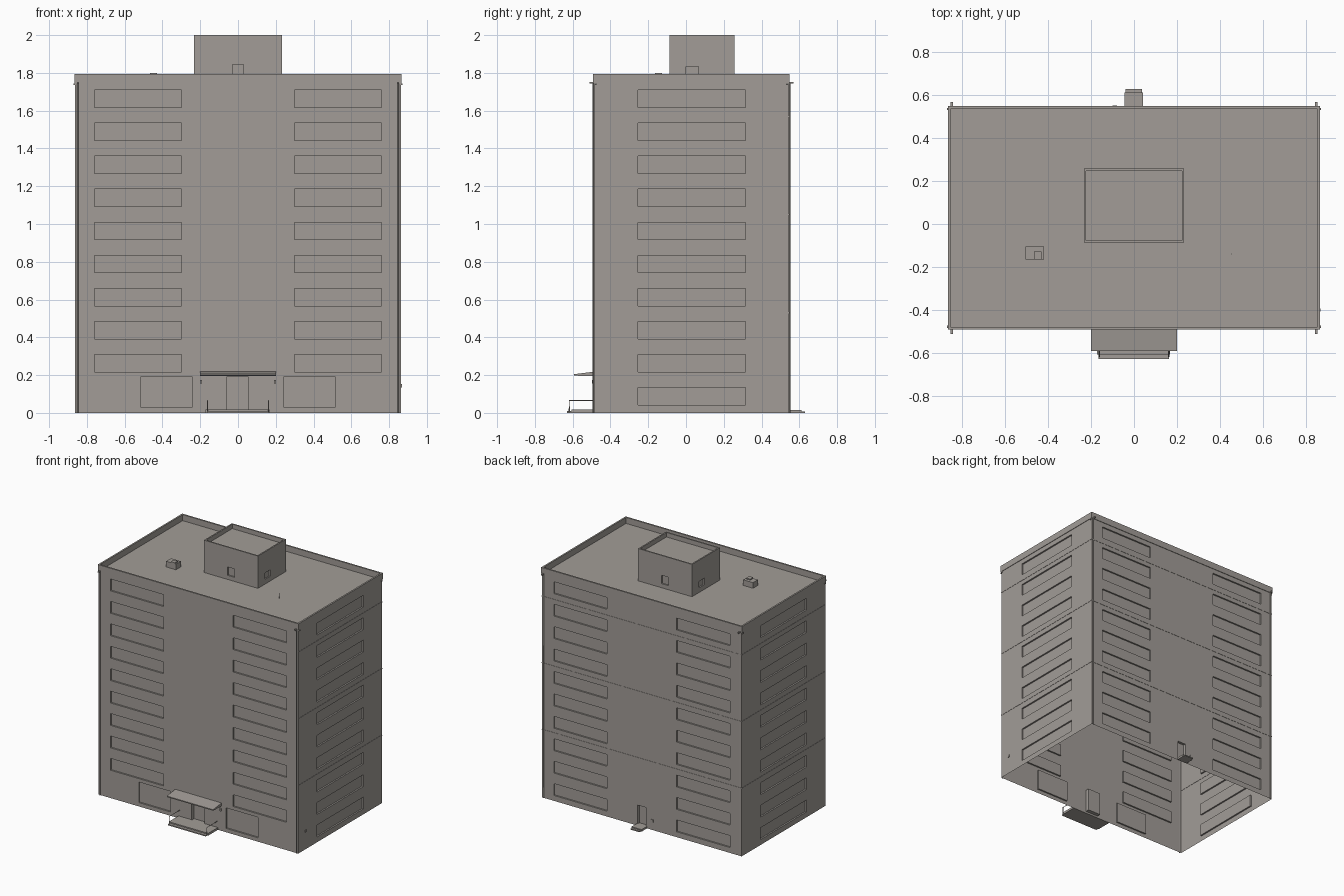
import bpy, bmesh
from mathutils import Vector

cube = bpy.data.objects.get("Cube")
if cube:
    bpy.data.objects.remove(cube, do_unlink=True)

# One concrete colour for everything
concrete = bpy.data.materials.new("warm_grey_concrete")
concrete.use_nodes = True
GREY = (0.36, 0.335, 0.31, 1)
concrete.diffuse_color = GREY
concrete.node_tree.nodes["Principled BSDF"].inputs["Base Color"].default_value = GREY

HX, FRONT, BACK, EAVES, ROOF = 0.862, -0.488, 0.545, 1.745, 1.795
FLOOR, SILL, WIN_H = 0.175, 0.042, 0.092


def finish(name, bm):
    mesh = bpy.data.meshes.new(name)
    bm.to_mesh(mesh)
    bm.free()
    mesh.materials.append(concrete)
    obj = bpy.data.objects.new(name, mesh)
    bpy.context.collection.objects.link(obj)
    return obj


def add_box(bm, x, y, z):
    verts = bmesh.ops.create_cube(bm, size=1)["verts"]
    for v in verts:
        v.co = Vector([(r[0] + r[1]) / 2 + c * (r[1] - r[0])
                       for r, c in zip((x, y, z), v.co)])
    return verts


def box(name, x, y, z):
    bm = bmesh.new()
    add_box(bm, x, y, z)
    return finish(name, bm)


def tray(name, x, y, z, rim, depth):
    """Box whose top is sunk inside a rim."""
    bm = bmesh.new()
    add_box(bm, x, y, z)
    bm.normal_update()
    top = max(bm.faces, key=lambda f: f.calc_center_median().z)
    bmesh.ops.inset_region(bm, faces=[top], thickness=rim)
    low = bmesh.ops.extrude_discrete_faces(bm, faces=[top])["faces"][0]
    for v in low.verts:
        v.co.z -= depth
    return finish(name, bm)


def wall(name, origin, along, inward, span, height, holes):
    """Flat wall with recessed openings (u0, u1, z0, z1, depth)."""
    bm = bmesh.new()
    o, a, n = Vector(origin), Vector(along), Vector(inward)

    def quad(*pts):
        bm.faces.new([bm.verts.new(o + a * u + n * d + Vector((0, 0, z)))
                      for u, z, d in pts])

    us = sorted({*span} | {u for h in holes for u in h[:2]})
    zs = sorted({*height} | {z for h in holes for z in h[2:4]})
    for u0, u1 in zip(us, us[1:]):
        for z0, z1 in zip(zs, zs[1:]):
            um, zm = (u0 + u1) / 2, (z0 + z1) / 2
            if not any(h[0] < um < h[1] and h[2] < zm < h[3] for h in holes):
                quad((u0, z0, 0), (u1, z0, 0), (u1, z1, 0), (u0, z1, 0))
    for u0, u1, z0, z1, d in holes:
        ring = [(u0, z0), (u1, z0), (u1, z1), (u0, z1)]
        quad(*[(u, z, d) for u, z in ring])
        for (p, q), (r, s) in zip(ring, ring[1:] + ring[:1]):
            quad((p, q, 0), (r, s, 0), (r, s, d), (p, q, d))
    bmesh.ops.remove_doubles(bm, verts=bm.verts, dist=0.0002)
    return finish(name, bm)


def rod(name, points, radius):
    curve = bpy.data.curves.new(name, "CURVE")
    curve.dimensions = "3D"
    curve.bevel_depth, curve.bevel_resolution, curve.use_fill_caps = radius, 0, True
    line = curve.splines.new("POLY")
    line.points.add(len(points) - 1)
    for p, co in zip(line.points, points):
        p.co = (*co, 1)
    curve.materials.append(concrete)
    bpy.context.collection.objects.link(bpy.data.objects.new(name, curve))


def rows(u0, u1, first):
    return [(u0, u1, SILL + k * FLOOR, SILL + k * FLOOR + WIN_H, 0.012)
            for k in range(first, 10)]


# Four walls with strip windows and doors, open underneath
X, Y = Vector((1, 0, 0)), Vector((0, 1, 0))
front_holes = rows(-0.76, -0.3, 1) + rows(0.3, 0.76, 1) + [
    (-0.515, -0.24, 0.03, 0.19, 0.012), (0.24, 0.515, 0.03, 0.19, 0.012),
    (-0.058, 0.052, 0.015, 0.193, 0.03)]
back_holes = rows(-0.76, -0.3, 0) + rows(0.3, 0.76, 0) + [
    (-0.035, 0.035, 0.015, 0.16, 0.02)]
wall("front_wall", (0, FRONT, 0), X, Y, (-HX, HX), (0, EAVES), front_holes)
wall("back_wall", (0, BACK, 0), -X, -Y, (-HX, HX), (0, EAVES), back_holes)
wall("left_wall", (HX, 0, 0), Y, -X, (FRONT, BACK), (0, EAVES), rows(-0.255, 0.315, 0))
wall("right_wall", (-HX, 0, 0), -Y, X, (-BACK, -FRONT), (0, EAVES), rows(-0.315, 0.255, 0))

# Roof with parapet
tray("roof_parapet", (-HX - 0.004, HX + 0.004), (FRONT - 0.004, BACK + 0.004),
     (EAVES, ROOF), 0.018, 0.047)

# Penthouse: recessed windows on each side, rimmed roof on top
PX, PY0, PY1 = 0.233, -0.087, 0.258
PZ, PT = EAVES, 1.96
pane = (-0.03, 0.03, 1.78, 1.845, 0.01)
side_pane = (0, 0.065, 1.785, 1.835, 0.01)
wall("penthouse_front", (0, PY0, 0), X, Y, (-PX, PX), (PZ, PT), [pane])
wall("penthouse_back", (0, PY1, 0), -X, -Y, (-PX, PX), (PZ, PT), [pane])
wall("penthouse_left", (PX, 0, 0), Y, -X, (PY0, PY1), (PZ, PT), [side_pane])
wall("penthouse_right", (-PX, PY0 + PY1, 0), -Y, X, (PY0, PY1), (PZ, PT), [side_pane])
tray("penthouse_roof", (-PX, PX), (PY0, PY1), (PT, 2), 0.015, 0.035)

# Roof equipment
box("roof_hatch", (-0.505, -0.42), (-0.165, -0.105), (EAVES, 1.792))
box("roof_hatch_vent", (-0.465, -0.43), (-0.165, -0.128), (1.792, 1.8))
rod("roof_mast", [(0.455, -0.14, EAVES), (0.455, -0.14, 1.79)], 0.003)

# Floor seams on the back and sides
for i, z in enumerate((0.53, 1.05, 1.57)):
    box(f"back_seam_{i}", (-HX, HX), (BACK - 0.002, BACK + 0.002), (z - 0.003, z + 0.003))
    for s, side in ((1, "left"), (-1, "right")):
        edge = sorted((s * (HX - 0.002), s * (HX + 0.002)))
        box(f"{side}_seam_{i}", edge, (FRONT, BACK), (z - 0.003, z + 0.003))

# Downpipes and spouts at the corners
for s, side in ((1, "left"), (-1, "right")):
    for y, d, end in ((FRONT, -1, "front"), (BACK, 1, "back")):
        x = s * 0.848
        rod(f"{end}_{side}_downpipe", [(x, y + d * 0.003, 0), (x, y + d * 0.003, EAVES)], 0.004)
        box(f"{end}_{side}_spout", (x - 0.005, x + 0.005),
            sorted((y, y + d * 0.023)), (1.743, 1.753))
        box(f"{end}_{side}_side_bracket", sorted((s * HX, s * 0.87)),
            sorted((y - d * 0.015, y - d * 0.005)), (1.735, 1.745))

# Entrance canopy with a sloping top
bm = bmesh.new()
for v in add_box(bm, (-0.2, 0.2), (-0.592, FRONT), (0.195, 0.218)):
    if v.co.y < -0.55:
        v.co.z = 0.205 if v.co.z > 0.2 else 0.197
finish("entrance_canopy", bm)

# Entrance platform, lower step, railings and lamps
box("entrance_platform", (-0.172, 0.168), (-0.607, FRONT), (0, 0.018))
box("entrance_step", (-0.165, 0.162), (-0.629, -0.607), (0, 0.009))
for s, side in ((1, "left"), (-1, "right")):
    x = s * 0.162
    rod(f"{side}_railing", [(x, -0.618, 0.005), (x, -0.618, 0.065), (x, FRONT, 0.065)], 0.003)
    box(f"{side}_entrance_lamp", (s * 0.195 - 0.005, s * 0.195 + 0.005),
        (FRONT - 0.01, FRONT), (0.155, 0.175))

# Back step and small wall boxes
box("back_platform", (-0.045, 0.042), (BACK, 0.612), (0, 0.016))
box("back_step", (-0.04, 0.037), (0.612, 0.629), (0, 0.008))
box("back_wall_box", (-0.1, -0.08), (BACK, BACK + 0.006), (0.06, 0.082))
box("side_wall_box", (HX, HX + 0.006), (-0.407, -0.393), (0.135, 0.152))
